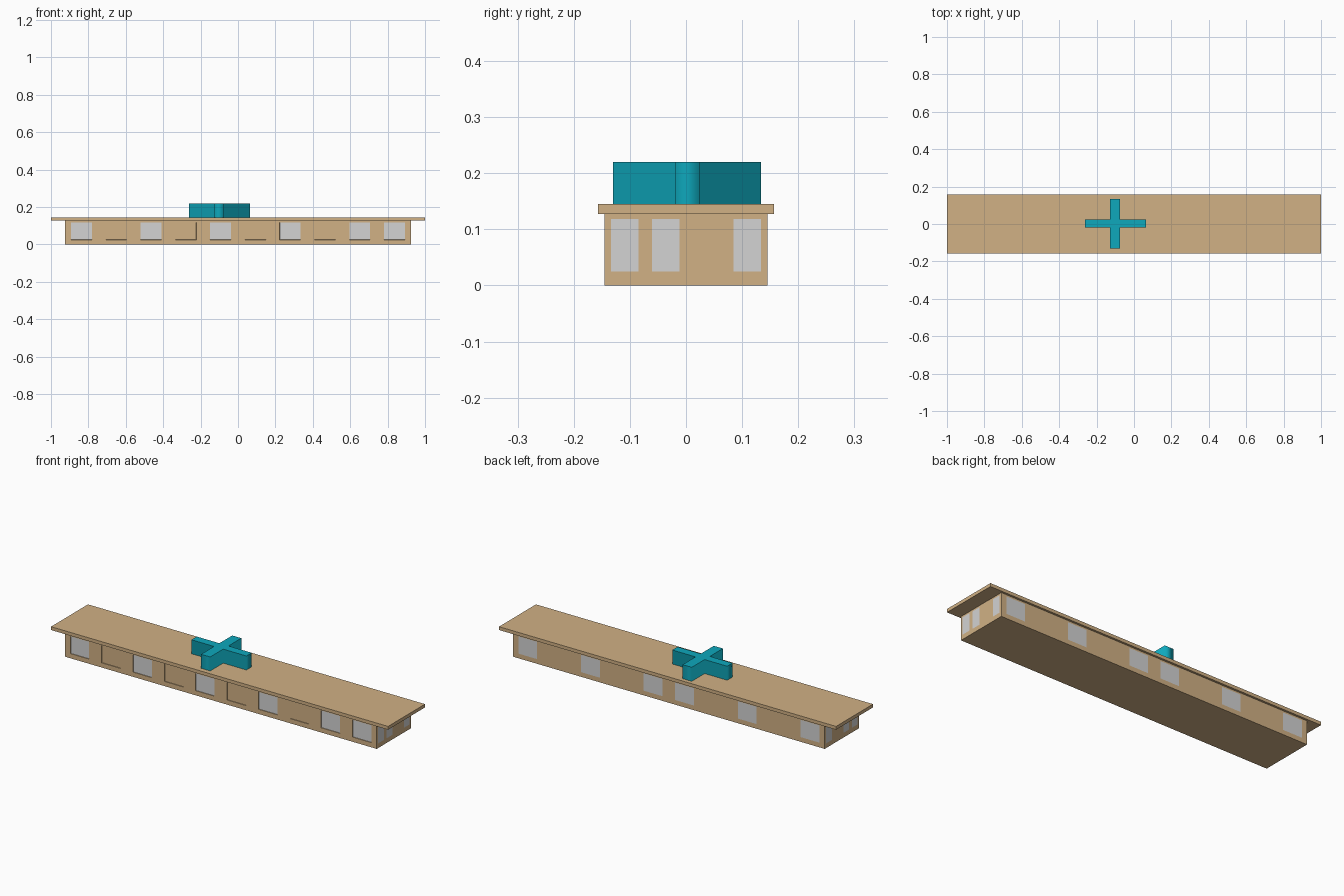
import bpy, bmesh

if "Cube" in bpy.data.objects:
    bpy.data.objects.remove(bpy.data.objects["Cube"])


def linear(c):
    c /= 255
    return c / 12.92 if c <= 0.04045 else ((c + 0.055) / 1.055) ** 2.4


def material(name, r, g, b):
    m = bpy.data.materials.new(name)
    m.diffuse_color = (linear(r), linear(g), linear(b), 1)
    m.use_nodes = True
    m.node_tree.nodes["Principled BSDF"].inputs["Base Color"].default_value = m.diffuse_color
    return m


TAN = material("tan_wall", 209, 177, 133)
GREY = material("window_grey", 211, 211, 211)
TEAL = material("teal_sign", 14, 168, 188)


def finish(bm, name, *mats):
    mesh = bpy.data.meshes.new(name)
    bm.to_mesh(mesh)
    bm.free()
    for m in mats:
        mesh.materials.append(m)
    obj = bpy.data.objects.new(name, mesh)
    bpy.context.collection.objects.link(obj)
    return obj


HX, HY = 0.925, 0.1455                 # half size of the walls
LEVELS = [0, 0.025, 0.118, 0.127]      # ground, sill, lintel, eaves


def wall(bm, place, half, count, first, pitch, width, windows):
    """Grid wall with evenly spaced bays; the listed bays are grey windows."""
    cuts = [-half]
    for i in range(count):
        cuts += [first + i * pitch, first + i * pitch + width]
    cuts.append(half)
    rows = [[bm.verts.new(place(u, z)) for u in cuts] for z in LEVELS]
    for r in range(3):
        for c in range(len(cuts) - 1):
            f = bm.faces.new((rows[r][c], rows[r][c + 1],
                              rows[r + 1][c + 1], rows[r + 1][c]))
            if r == 1 and c % 2 and c // 2 in windows:
                f.material_index = 1


# Building body: long walls with ten bays, end walls with four
bm = bmesh.new()
long_bays = (HX, 10, -0.893, 0.186, 0.112)
end_bays = (HY, 4, -0.134, 0.073, 0.049)
wall(bm, lambda u, z: (u, -HY, z), *long_bays, (0, 2, 4, 6, 8, 9))
wall(bm, lambda u, z: (u, HY, z), *long_bays, (0, 2, 4, 5, 7, 9))
for x in (-HX, HX):
    wall(bm, lambda u, z: (x, u, z), *end_bays, (0, 1, 3))
bmesh.ops.remove_doubles(bm, verts=bm.verts, dist=0.0001)
bmesh.ops.edgeloop_fill(bm, edges=[e for e in bm.edges if e.is_boundary])
bmesh.ops.recalc_face_normals(bm, faces=bm.faces)

# Shallow recess for every bay of the front wall
bays = [f for f in bm.faces if f.normal.y < -0.9 and f.calc_area() > 0.009]
sides = bmesh.ops.inset_individual(bm, faces=bays, thickness=0.0005, depth=-0.003)
for f in sides["faces"]:
    f.material_index = 0
finish(bm, "building_body", TAN, GREY)

# Flat overhanging roof
bm = bmesh.new()
bmesh.ops.create_cube(bm, size=1)
for v in bm.verts:
    v.co = (v.co.x * 2, v.co.y * 0.313, 0.136 + v.co.z * 0.018)
finish(bm, "roof", TAN)

# Cross sign on the roof: extruded outline, smooth sides, sharp rims
x0, x1, x2, x3 = -0.262, -0.128, -0.074, 0.064
y0, y1, y2, y3 = -0.13, -0.02, 0.025, 0.134
outline = [(x1, y0), (x2, y0), (x2, y1), (x3, y1), (x3, y2), (x2, y2),
           (x2, y3), (x1, y3), (x1, y2), (x0, y2), (x0, y1), (x1, y1)]
bm = bmesh.new()
base = bm.faces.new([bm.verts.new((x, y, 0.145)) for x, y in outline])
top = bmesh.ops.extrude_face_region(bm, geom=[base], use_keep_orig=True)
for v in top["geom"]:
    if isinstance(v, bmesh.types.BMVert):
        v.co.z = 0.22
bmesh.ops.recalc_face_normals(bm, faces=bm.faces)
for f in bm.faces:
    f.smooth = abs(f.normal.z) < 0.5
    if not f.smooth:
        for e in f.edges:
            e.smooth = False
finish(bm, "roof_cross", TEAL)
